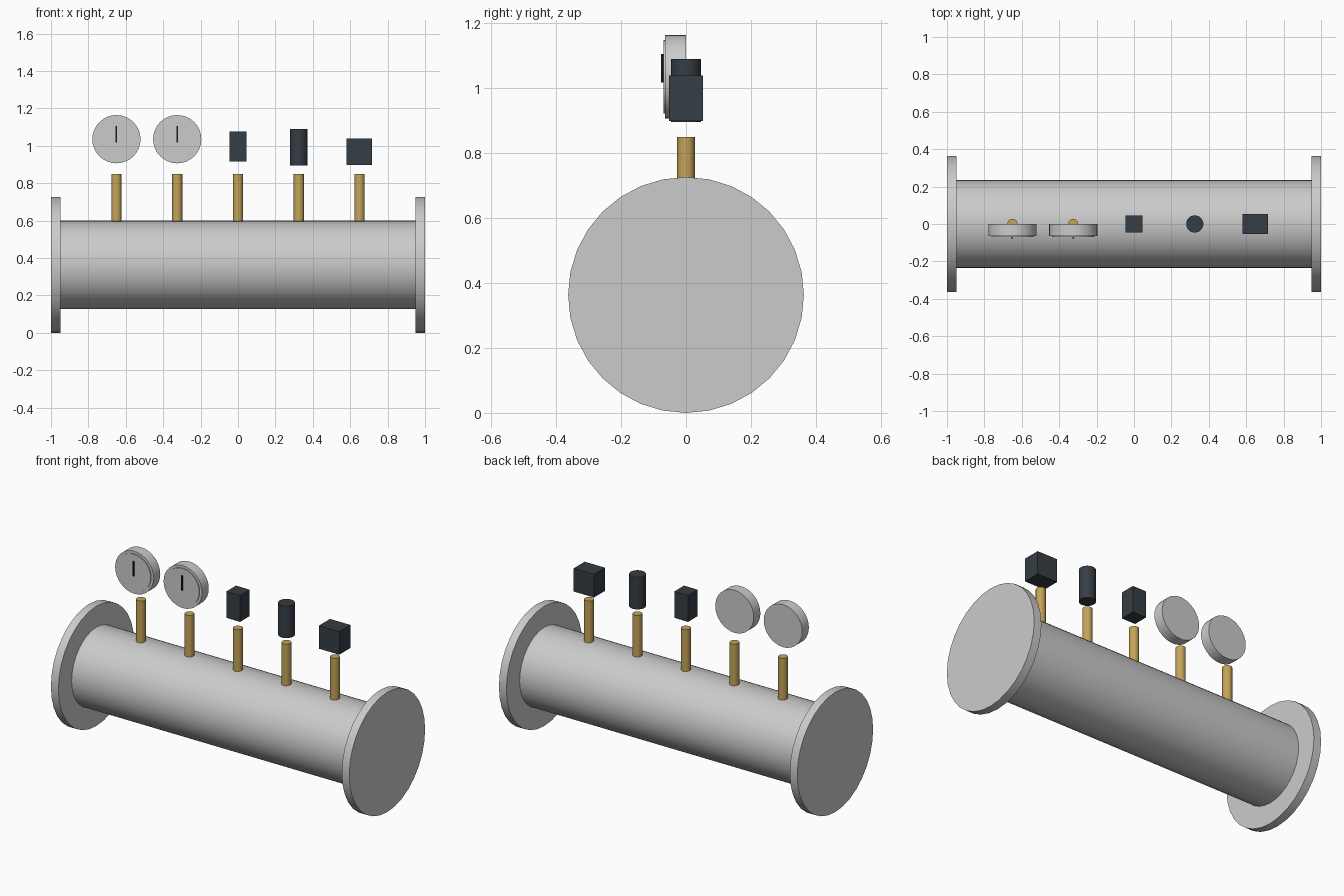
import bpy
import math

if "Cube" in bpy.data.objects:
    bpy.data.objects.remove(bpy.data.objects["Cube"])

AXIS_Z = 0.363   # height of the pipe centre line


def material(name, color):
    m = bpy.data.materials.new(name)
    m.diffuse_color = (*color, 1)
    m.use_nodes = True
    m.node_tree.nodes["Principled BSDF"].inputs["Base Color"].default_value = m.diffuse_color
    return m


brass = material("brass", (0.55, 0.37, 0.10))
dark = material("dark_housing", (0.035, 0.047, 0.058))
black = material("black_needle", (0.01, 0.01, 0.012))


def finish(name, mat):
    ob = bpy.context.object
    ob.name = name
    if mat:
        ob.data.materials.append(mat)
    return ob


def cylinder(name, radius, length, loc, rot=(0, 0, 0), mat=None, sides=32):
    bpy.ops.mesh.primitive_cylinder_add(vertices=sides, radius=radius, depth=length,
                                        location=loc, rotation=rot)
    bpy.ops.object.shade_smooth_by_angle(angle=math.radians(35))
    return finish(name, mat)


def box(name, size, loc, mat=None):
    bpy.ops.mesh.primitive_cube_add(size=1, location=loc)
    ob = finish(name, mat)
    ob.scale = size
    return ob


ALONG_X = (0, math.pi / 2, 0)
ALONG_Y = (math.pi / 2, 0, 0)

# Main pipe with a blind flange at each end
cylinder("pipe", 0.236, 1.92, (0, 0, AXIS_Z), ALONG_X)
for side, label in ((-1, "left"), (1, "right")):
    cylinder(f"{label}_flange", 0.363, 0.05, (side * 0.975, 0, AXIS_Z), ALONG_X)

# Row of brass stems
stations = [-0.65, -0.325, 0, 0.325, 0.65]
for i, x in enumerate(stations, 1):
    cylinder(f"stem_{i}", 0.027, 0.26, (x, 0, 0.72), mat=brass)

# Dial gauges: body, raised face and needle
for i, x in enumerate(stations[:2], 1):
    cylinder(f"gauge_body_{i}", 0.129, 0.064, (x, -0.032, 1.035), ALONG_Y)
    cylinder(f"gauge_face_{i}", 0.113, 0.010, (x, -0.064, 1.035), ALONG_Y)
    box(f"gauge_needle_{i}", (0.008, 0.010, 0.088), (x, -0.072, 1.061), black)

# Sensor housings
box("switch_box", (0.092, 0.092, 0.16), (0, 0, 0.995), dark)
cylinder("transmitter", 0.046, 0.195, (0.325, 0, 0.9925), mat=dark)
box("junction_box", (0.136, 0.106, 0.14), (0.648, 0, 0.968), dark)
